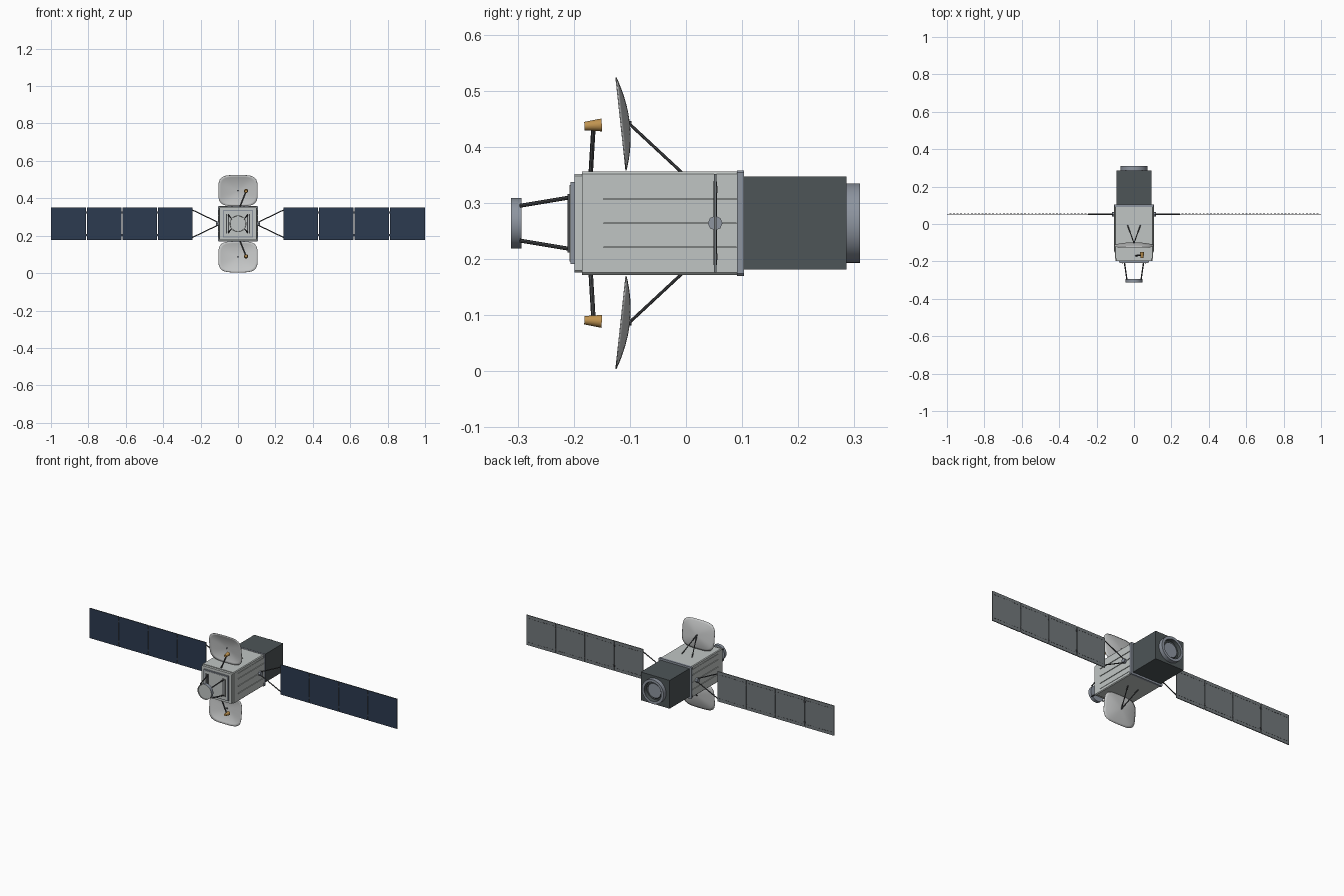
import bpy, bmesh, math
from mathutils import Vector, Matrix

cube = bpy.data.objects.get("Cube")
if cube:
    bpy.data.objects.remove(cube, do_unlink=True)

ZC = 0.264  # height of the main axis


def material(name, r, g, b):
    m = bpy.data.materials.new(name)
    m.use_nodes = True
    m.diffuse_color = (r, g, b, 1)
    m.node_tree.nodes["Principled BSDF"].inputs["Base Color"].default_value = (r, g, b, 1)
    return m


LIGHT = material("light grey", 0.53, 0.56, 0.55)
DISH = material("dish grey", 0.56, 0.57, 0.57)
DARK = material("charcoal", 0.075, 0.09, 0.095)
STEEL = material("blue grey", 0.27, 0.3, 0.35)
ROD = material("strut grey", 0.06, 0.063, 0.068)
BLUE = material("solar blue", 0.025, 0.043, 0.08)
BACK = material("panel back grey", 0.17, 0.19, 0.2)
GOLD = material("gold", 0.52, 0.29, 0.08)


def finish(name, bm, *mats, smooth=False):
    bmesh.ops.recalc_face_normals(bm, faces=bm.faces)
    me = bpy.data.meshes.new(name)
    bm.to_mesh(me)
    bm.free()
    ob = bpy.data.objects.new(name, me)
    bpy.context.collection.objects.link(ob)
    for m in mats:
        me.materials.append(m)
    if smooth:
        bpy.ops.object.select_all(action="DESELECT")
        bpy.context.view_layer.objects.active = ob
        ob.select_set(True)
        bpy.ops.object.shade_smooth_by_angle(angle=math.radians(35))
    return ob


def add_box(bm, x0, x1, y0, y1, z0, z1):
    mat = Matrix.Translation(((x0 + x1) / 2, (y0 + y1) / 2, (z0 + z1) / 2))
    mat = mat @ Matrix.Diagonal((abs(x1 - x0), y1 - y0, z1 - z0, 1))
    bmesh.ops.create_cube(bm, size=1, matrix=mat)


def block(name, hx, y0, y1, hz, mat, bevel=0):
    """Box centred on the main axis."""
    bm = bmesh.new()
    add_box(bm, -hx, hx, y0, y1, ZC - hz, ZC + hz)
    if bevel:
        along = [e for e in bm.edges if abs(e.verts[0].co.y - e.verts[1].co.y) > 0.001]
        bmesh.ops.bevel(bm, geom=along, offset=bevel, segments=1, affect="EDGES")
    return finish(name, bm, mat)


def rods(name, pairs, r, mat, r2=None, sides=8):
    bm = bmesh.new()
    for a, b in pairs:
        a, b = Vector(a), Vector(b)
        d = b - a
        mtx = Matrix.Translation((a + b) / 2) @ d.to_track_quat("Z", "Y").to_matrix().to_4x4()
        bmesh.ops.create_cone(bm, cap_ends=True, segments=sides, radius1=r,
                              radius2=r if r2 is None else r2, depth=d.length, matrix=mtx)
    return finish(name, bm, mat, smooth=sides > 8)


def lathe(name, profile, mats, rule=None, seg=40):
    """Revolve (radius, y) points around the main axis."""
    bm = bmesh.new()
    vs = [bm.verts.new((r, y, ZC)) for r, y in profile]
    es = [bm.edges.new(p) for p in zip(vs, vs[1:])]
    bmesh.ops.spin(bm, geom=vs + es, cent=(0, 0, ZC), axis=(0, 1, 0),
                   angle=math.tau, steps=seg, use_duplicate=False)
    bmesh.ops.remove_doubles(bm, verts=bm.verts, dist=0.0002)
    for f in bm.faces:
        if rule and rule(f.calc_center_median()):
            f.material_index = 1
    return finish(name, bm, *mats, smooth=True)


# Body and rear module
block("main_body", 0.102, -0.185, 0.1, 0.092, LIGHT, 0.004)
block("front_step", 0.098, -0.199, -0.18, 0.088, LIGHT, 0.004)
block("front_plate", 0.08, -0.206, -0.19, 0.073, STEEL)
block("front_cover", 0.074, -0.208, -0.2, 0.068, LIGHT)
block("rear_flange", 0.107, 0.091, 0.103, 0.094, STEEL, 0.004)
block("rear_module", 0.094, 0.1, 0.286, 0.083, DARK)

# Rear ring with a recessed cap
lathe("rear_ring", [(0, 0.294), (0.042, 0.294), (0.046, 0.288), (0.054, 0.288),
                    (0.056, 0.31), (0.071, 0.31), (0.071, 0.28)],
      (STEEL, DARK),
      lambda c: 0.043 < math.hypot(c.x, c.z - ZC) < 0.0555 and c.y < 0.3)

# Front drum on four struts
lathe("front_drum", [(0, -0.308), (0.041, -0.308), (0.042, -0.312), (0.045, -0.312),
                     (0.045, -0.293), (0, -0.293)], (STEEL, LIGHT),
      lambda c: c.y < -0.307)
rods("drum_struts", [((sx * 0.052, -0.2, ZC + sz * 0.047), (sx * 0.038, -0.296, ZC + sz * 0.031))
                     for sx in (-1, 1) for sz in (-1, 1)], 0.0035, ROD)

# Narrow slots on the front cover
bm = bmesh.new()
for x in (-0.062, -0.05, 0.05, 0.062):
    add_box(bm, x - 0.0025, x + 0.0025, -0.211, -0.207, ZC - 0.052, ZC + 0.052)
finish("front_slots", bm, ROD)

for side, s in (("left", 1), ("right", -1)):
    # Side radiator with ribs
    bm = bmesh.new()
    add_box(bm, s * 0.1, s * 0.104, -0.152, 0.091, ZC - 0.074, ZC + 0.074)
    for z in (-0.043, 0, 0.043):
        add_box(bm, s * 0.103, s * 0.108, -0.147, 0.09, ZC + z - 0.0015, ZC + z + 0.0015)
    finish(side + "_radiator", bm, LIGHT)

    # Drive hub and yoke
    rods(side + "_drive_hub", [((s * 0.1, 0.052, ZC), (s * 0.118, 0.052, ZC))], 0.013, STEEL)
    rods(side + "_yoke", [((s * 0.112, 0.052, ZC + k * 0.01), (s * 0.245, 0.052, ZC + k * 0.074))
                          for k in (-1, 1)], 0.003, ROD)

    # Four solar panels, blue in front, grey behind
    bm, seams, hinges = bmesh.new(), bmesh.new(), bmesh.new()
    pitch = 0.19
    for i in range(4):
        x0 = 0.24 + i * pitch
        add_box(bm, s * (x0 + 0.002), s * (x0 + pitch - (0 if i == 3 else 0.002)),
                0.0495, 0.0545, ZC - 0.088, ZC + 0.088)
        for k in (-1, 1):
            z = ZC + k * 0.07
            for j in range(9):
                x = x0 + 0.014 + j * 0.019
                add_box(seams, s * x, s * (x + 0.01), 0.054, 0.0555, z - 0.001, z + 0.001)
            if i:
                z = ZC + k * 0.06
                add_box(hinges, s * (x0 - 0.005), s * (x0 + 0.005), 0.051, 0.056, z - 0.006, z + 0.006)
    bm.normal_update()
    for f in bm.faces:
        f.material_index = 0 if f.calc_center_median().y < 0.0498 else 1
    finish(side + "_solar_panels", bm, BLUE, BACK)
    finish(side + "_panel_seams", seams, ROD)
    finish(side + "_panel_hinges", hinges, ROD)


def dish(name, s):
    """Shallow rounded-square bowl, open to the front."""
    bm = bmesh.new()
    rings, seg, power = 8, 48, 0.52
    grid = []
    for i in range(rings + 1):
        t = i / rings
        row = []
        for j in range(seg):
            a = math.tau * j / seg
            c, d = math.cos(a), math.sin(a)
            u = math.copysign(abs(c) ** power, c) * t
            v = math.copysign(abs(d) ** power, d) * t
            y = -0.116 - 0.009 * v + 0.015 * (1 - t * t)
            row.append(bm.verts.new((u * 0.105, y, ZC + s * (0.177 + v * 0.083))))
        grid.append(row)
    for inner, outer in zip(grid, grid[1:]):
        for j in range(seg):
            k = (j + 1) % seg
            bm.faces.new((inner[j], inner[k], outer[k], outer[j]))
    bmesh.ops.remove_doubles(bm, verts=bm.verts, dist=0.0003)
    ob = finish(name, bm, DISH, smooth=True)
    mod = ob.modifiers.new("thickness", "SOLIDIFY")
    mod.thickness = 0.002
    mod.offset = 0


for level, s in (("upper", 1), ("lower", -1)):
    dish(level + "_dish", s)
    # V-shaped dish brace
    rods(level + "_dish_brace", [((0, -0.102, ZC + s * 0.178), (k * 0.035, -0.005, ZC + s * 0.088))
                                 for k in (-1, 1)], 0.0028, ROD)
    rods(level + "_dish_pin", [((0, -0.105, ZC + s * 0.177), (0, -0.097, ZC + s * 0.177))], 0.005, ROD)
    # Feed boom and gold horn
    rods(level + "_feed_boom", [((0.008, -0.17, ZC + s * 0.086), (0.042, -0.165, ZC + s * 0.17))],
         0.004, ROD)
    rods(level + "_feed_horn", [((0.043, -0.181, ZC + s * 0.173), (0.043, -0.15, ZC + s * 0.175))],
         0.0075, GOLD, r2=0.0115, sides=16)
